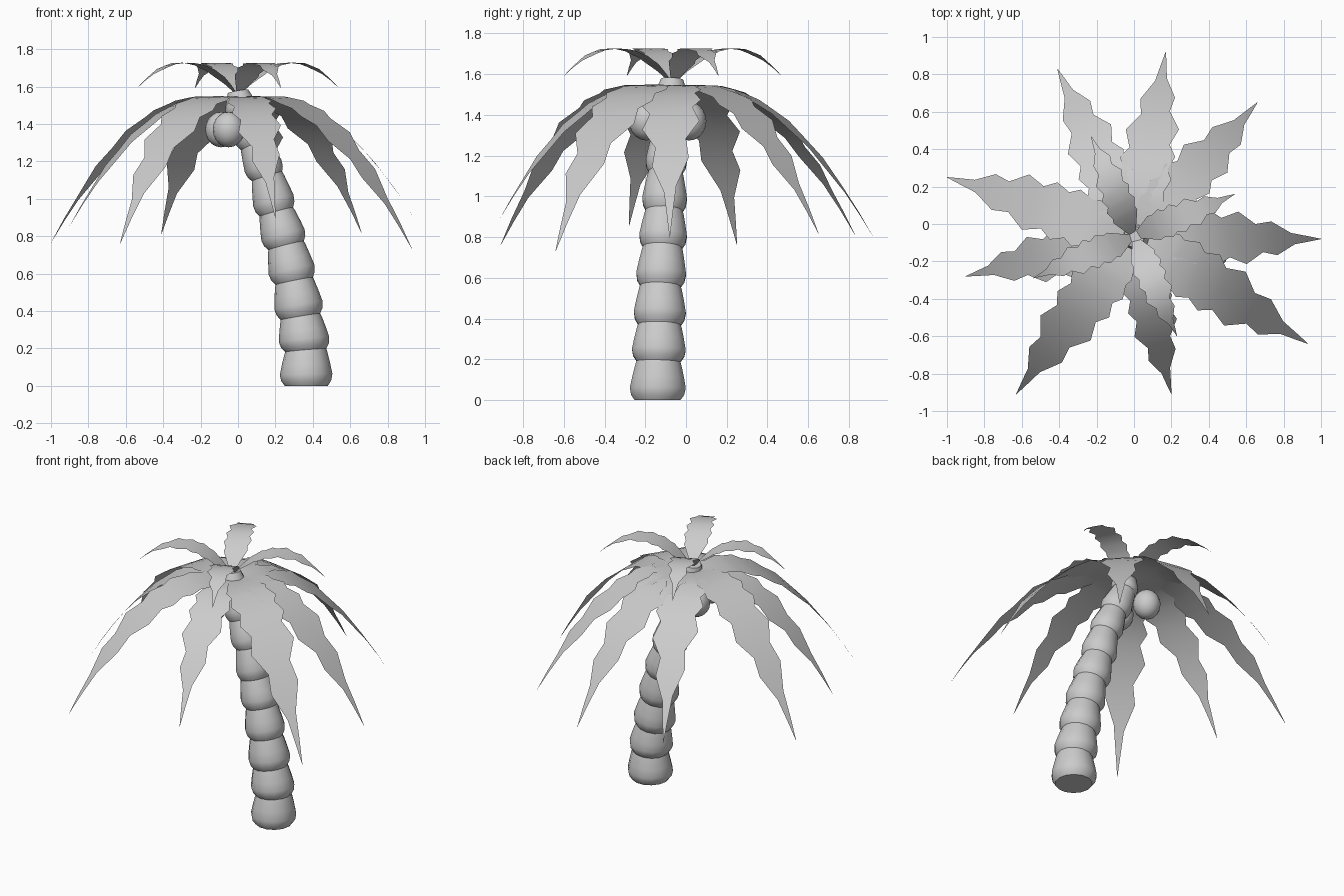
import bpy, bmesh, math
from mathutils import Vector

cube = bpy.data.objects.get("Cube")
if cube:
    bpy.data.objects.remove(cube, do_unlink=True)

# One shared colour
grey = bpy.data.materials.new("light_grey")
grey.use_nodes = True
GREY = (0.6, 0.6, 0.6, 1)
grey.diffuse_color = GREY
grey.node_tree.nodes["Principled BSDF"].inputs["Base Color"].default_value = GREY


def finish(bm, name, angle):
    mesh = bpy.data.meshes.new(name)
    bm.to_mesh(mesh)
    bm.free()
    mesh.materials.append(grey)
    ob = bpy.data.objects.new(name, mesh)
    bpy.context.collection.objects.link(ob)
    bpy.ops.object.select_all(action='DESELECT')
    ob.select_set(True)
    bpy.context.view_layer.objects.active = ob
    bpy.ops.object.shade_smooth_by_angle(angle=math.radians(angle))
    return ob


# Trunk: stacked bulging segments along a leaning path (x, y, z, joint radius)
JOINTS = [(.365, -.14, 0, .115), (.362, -.135, .19, .11), (.334, -.13, .37, .107),
          (.3, -.125, .56, .102), (.257, -.115, .75, .098), (.205, -.107, .93, .093),
          (.155, -.1, 1.12, .085), (.09, -.09, 1.29, .08), (.02, -.075, 1.46, .075),
          (0, -.068, 1.575, .055)]
BULGE = [(0, 1), (.14, 1.17), (.32, 1.24), (.6, 1.16), (.88, 1.06)]
SIDES = 14


def build_trunk():
    bm = bmesh.new()
    points = [Vector(j[:3]) for j in JOINTS]
    rings = []

    def add_ring(centre, radius, axis):
        side = axis.cross(Vector((0, 1, 0))).normalized()
        front = axis.cross(side).normalized()
        turns = [2 * math.pi * k / SIDES for k in range(SIDES)]
        rings.append([bm.verts.new(centre + radius * (math.cos(a) * side + math.sin(a) * front))
                      for a in turns])

    def axis_at(i):
        if i == 0:
            return Vector((0, 0, 1))
        return (points[min(i + 1, len(points) - 1)] - points[i - 1]).normalized()

    for i in range(len(points) - 1):
        for t, swell in BULGE:
            radius = JOINTS[i][3] * (1 - t) + JOINTS[i + 1][3] * t
            add_ring(points[i].lerp(points[i + 1], t), radius * swell,
                     axis_at(i).lerp(axis_at(i + 1), t))
    add_ring(points[-1], JOINTS[-1][3], axis_at(len(points) - 1))
    for low, high in zip(rings, rings[1:]):
        for k in range(SIDES):
            n = (k + 1) % SIDES
            bm.faces.new((low[k], low[n], high[n], high[k]))
    bm.faces.new(rings[0])
    bm.faces.new(rings[-1])
    bmesh.ops.recalc_face_normals(bm, faces=bm.faces)
    finish(bm, "trunk", 35)


# Fronds: one saw-edged leaf outline (distance, half width), scaled per frond
OUTLINE = [(.03, .03), (.1, .07), (.2, .125), (.24, .115), (.31, .145), (.36, .115),
           (.43, .145), (.49, .105), (.58, .14), (.67, .075), (.75, .09),
           (.85, .03), (.93, .015), (1, .001)]


def frond(name, tip, base_z, rise, fall):
    root = Vector((0, -.066, base_z))
    span = Vector((tip[0], tip[1] - root.y, 0))
    length = span.length
    along = span.normalized()
    across = Vector((-along.y, along.x, 0))
    bm = bmesh.new()
    rows = []
    for r, half in OUTLINE:
        row = []
        for s in (1, 0, -1):
            # teeth on the two sides are slightly staggered
            d = r - .025 * s * math.sin(math.pi * r)
            z = rise * d - fall * d * d
            spot = along * d + across * half * s + Vector((0, 0, z))
            row.append(bm.verts.new(root + spot * length))
        rows.append(row)
    for a, b in zip(rows, rows[1:]):
        for k in (0, 1):
            bm.faces.new((a[k], a[k + 1], b[k + 1], b[k]))
    finish(bm, name, 60)


build_trunk()

LOWER_TIPS = [(.17, .92), (.66, .65), (1, -.08), (.93, -.64), (.2, -.91),
              (-.63, -.91), (-.9, -.28), (-1, .25), (-.41, .83)]
for i, tip in enumerate(LOWER_TIPS):
    frond(f"lower_frond_{i + 1}", tip, 1.53, .27, 1)

UPPER_TIPS = [(-.23, .47), (.54, .16), (.23, -.6), (-.54, -.29)]
for i, tip in enumerate(UPPER_TIPS):
    frond(f"upper_frond_{i + 1}", tip, 1.55, 1.14, 1.07)

# Nuts hanging beneath the crown
for i, place in enumerate([(-.05, -.195, 1.37), (-.09, .015, 1.37)]):
    bm = bmesh.new()
    bmesh.ops.create_uvsphere(bm, u_segments=16, v_segments=10, radius=.085)
    bmesh.ops.scale(bm, vec=(1, 1, 1.12), verts=bm.verts)
    nut = finish(bm, f"nut_{i + 1}", 60)
    nut.location = place
